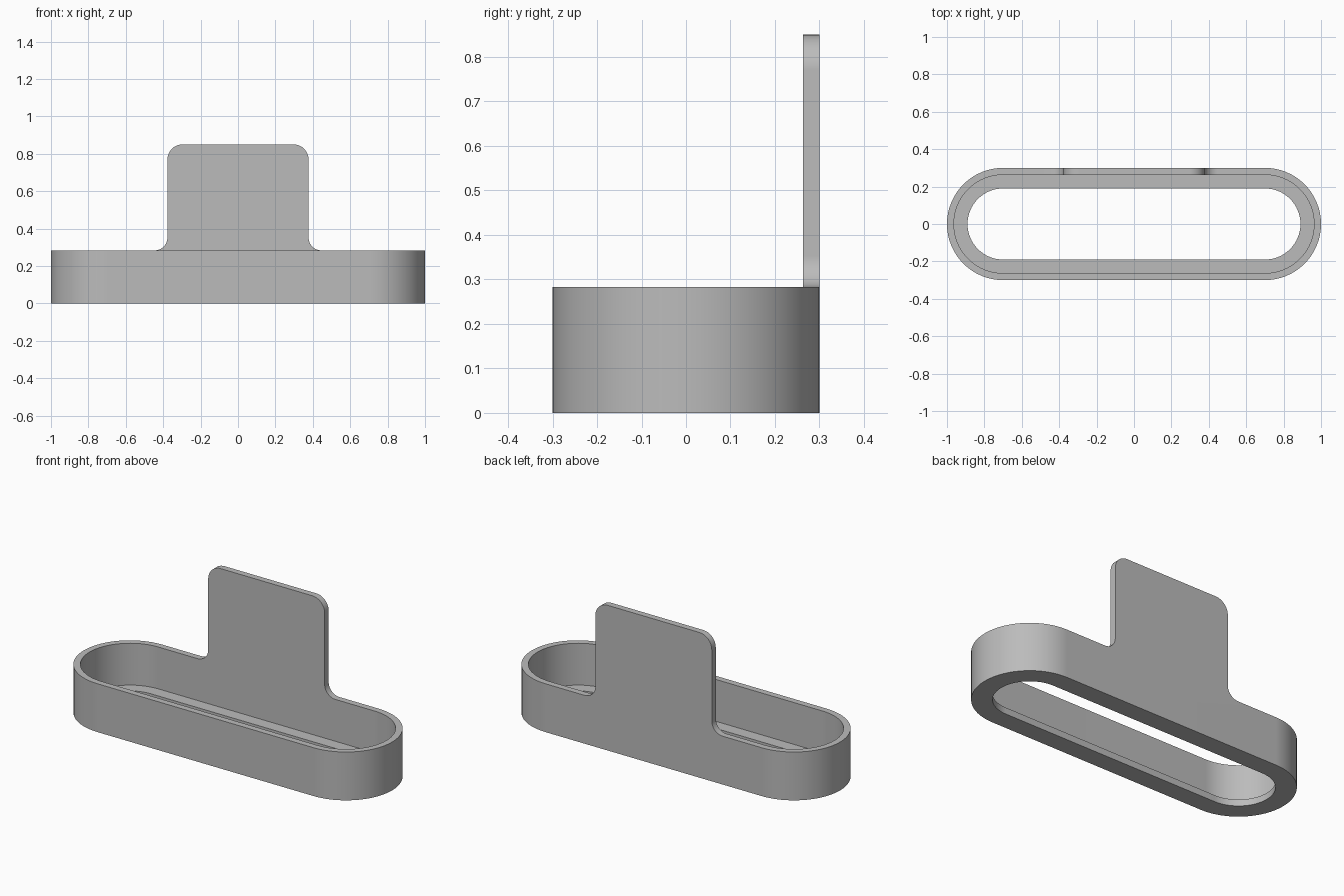
import bpy
import bmesh
from math import sin, cos, pi, radians

cube = bpy.data.objects.get("Cube")
if cube:
    bpy.data.objects.remove(cube, do_unlink=True)

HALF = 0.70          # half length of the straight sides
OUTER = 0.30         # outer radius of the rounded ends
INNER = 0.263        # inside of the wall
HOLE = 0.19          # radius of the floor opening
FLOOR, RIM, TOP = 0.038, 0.283, 0.85
TAB, FILLET, CORNER = 0.377, 0.07, 0.08
SEG = 32


def arc(cx, cy, r, start, end, n):
    return [(cx + r * cos(a), cy + r * sin(a))
            for a in (start + (end - start) * i / n for i in range(n + 1))]


def stadium(bm, r, z):
    """Closed ring of vertices: right end, then left end."""
    pts = arc(HALF, 0, r, -pi / 2, pi / 2, SEG) + arc(-HALF, 0, r, pi / 2, 3 * pi / 2, SEG)
    return [bm.verts.new((x, y, z)) for x, y in pts]


def bridge(bm, a, b, skip=None):
    """Quads between two closed rings."""
    n = len(a)
    for i in range(n):
        if i != skip:
            j = (i + 1) % n
            bm.faces.new((a[i], a[j], b[j], b[i]))


# Outline of the back tab, from the rim on the left side over to the right
half = (arc(TAB + FILLET, RIM + FILLET, FILLET, 1.5 * pi, pi, 12)
        + arc(TAB - CORNER, TOP - CORNER, CORNER, 0, pi / 2, 12))
outline = half + [(-x, z) for x, z in reversed(half)]

bm = bmesh.new()
hole_low, hole_high = stadium(bm, HOLE, 0), stadium(bm, HOLE, FLOOR)
out_low, out_high = stadium(bm, OUTER, 0), stadium(bm, OUTER, RIM)
in_low, in_high = stadium(bm, INNER, FLOOR), stadium(bm, INNER, RIM)

# Floor lip with its opening
bridge(bm, hole_low, out_low)
bridge(bm, hole_low, hole_high)
bridge(bm, hole_high, in_low)

# Walls and rim, leaving the back straight open
bridge(bm, out_low, out_high, SEG)
bridge(bm, in_low, in_high, SEG)
bridge(bm, out_high, in_high, SEG)

# Back wall and tab as one continuous plate
edges = []
for low, high, y in ((out_low, out_high, OUTER), (in_low, in_high, INNER)):
    tab = [bm.verts.new((x, y, z)) for x, z in outline]
    path = [high[SEG]] + tab + [high[SEG + 1]]
    bm.faces.new(path + [low[SEG + 1], low[SEG]])
    edges.append(path)
for i in range(len(edges[0]) - 1):
    bm.faces.new((edges[0][i], edges[0][i + 1], edges[1][i + 1], edges[1][i]))

bmesh.ops.recalc_face_normals(bm, faces=bm.faces)
mesh = bpy.data.meshes.new("tray_with_back_tab")
bm.to_mesh(mesh)
bm.free()
tray = bpy.data.objects.new("tray_with_back_tab", mesh)
bpy.context.collection.objects.link(tray)

# Plain grey material
grey = bpy.data.materials.new("plain_grey")
grey.use_nodes = True
colour = (0.5, 0.5, 0.5, 1)
grey.diffuse_color = colour
grey.node_tree.nodes["Principled BSDF"].inputs["Base Color"].default_value = colour
mesh.materials.append(grey)

# Smooth curved faces with crisp edges
bpy.ops.object.select_all(action="DESELECT")
tray.select_set(True)
bpy.context.view_layer.objects.active = tray
bpy.ops.object.shade_smooth_by_angle(angle=radians(30))
weighted = tray.modifiers.new("even_shading", "WEIGHTED_NORMAL")
weighted.keep_sharp = True
